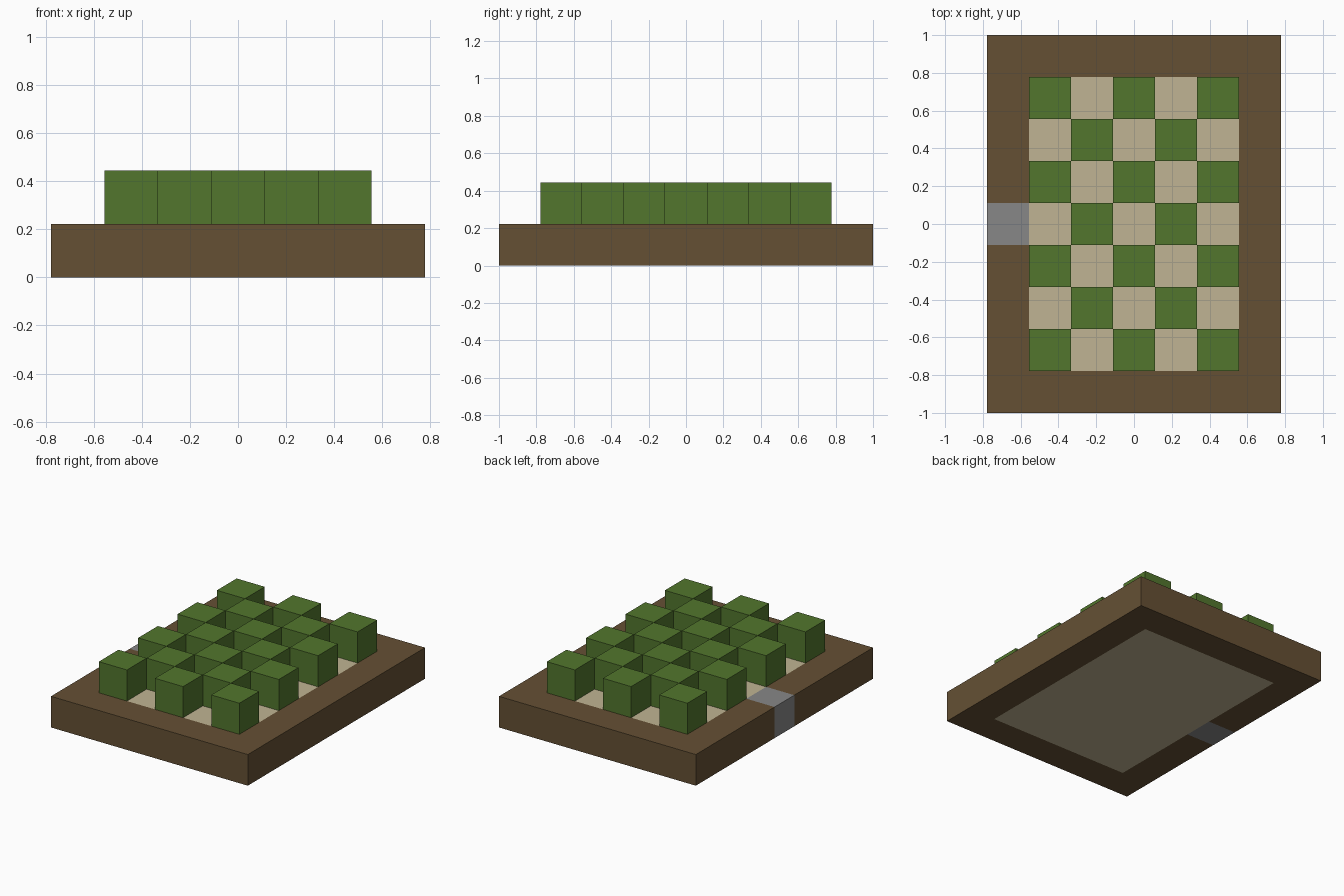
import bpy
import bmesh

U = 2 / 9  # one block; the bed is 7 x 9 blocks

default = bpy.data.objects.get("Cube")
if default:
    bpy.data.objects.remove(default, do_unlink=True)


def linear(c):
    c /= 255
    return c / 12.92 if c <= 0.04045 else ((c + 0.055) / 1.055) ** 2.4


def material(name, *rgb):
    colour = [linear(c) for c in rgb] + [1]
    mat = bpy.data.materials.new(name)
    mat.use_nodes = True
    mat.diffuse_color = colour
    bsdf = mat.node_tree.nodes["Principled BSDF"]
    bsdf.inputs["Base Color"].default_value = colour
    bsdf.inputs["Roughness"].default_value = 0.9
    return mat


wood = material("brown wood", 101, 80, 52)
sand = material("pale sand", 192, 180, 147)
leaf = material("leaf green", 82, 118, 45)
stone = material("grey stone", 135, 135, 135)


def prism(name, outline, z, mat):
    """Extrude an outline, given in blocks, one block up from level z."""
    bm = bmesh.new()
    base = bm.faces.new([bm.verts.new((x * U, y * U, z * U)) for x, y in outline])
    top = bmesh.ops.extrude_face_region(bm, geom=[base], use_keep_orig=True)["geom"]
    bmesh.ops.translate(bm, vec=(0, 0, U),
                        verts=[v for v in top if isinstance(v, bmesh.types.BMVert)])
    bmesh.ops.recalc_face_normals(bm, faces=bm.faces)
    mesh = bpy.data.meshes.new(name)
    bm.to_mesh(mesh)
    bm.free()
    mesh.materials.append(mat)
    obj = bpy.data.objects.new(name, mesh)
    bpy.context.collection.objects.link(obj)
    return obj


def block(name, x, y, w, d, z, mat):
    w, d = w / 2, d / 2
    return prism(name, [(x - w, y - d), (x + w, y - d), (x + w, y + d), (x - w, y + d)], z, mat)


# Wooden border, open in the middle of one long side
half = [(-3.5, 0.5), (-3.5, 4.5), (3.5, 4.5)]
inner = [(2.5, 3.5), (-2.5, 3.5), (-2.5, 0.5)]
mirror = lambda pts: [(x, -y) for x, y in reversed(pts)]
prism("wooden_border", half + mirror(half) + mirror(inner) + inner, 0, wood)

# Stone block filling the opening
block("stone_block", -3, 0, 1, 1, 0, stone)

# Sand bed inside the border
block("sand_bed", 0, 0, 5, 7, 0, sand)

# Green blocks planted in a checkerboard
for i in range(-2, 3):
    for j in range(-3, 4):
        if (i + j) % 2:
            block("green_block", i, j, 1, 1, 1, leaf)
